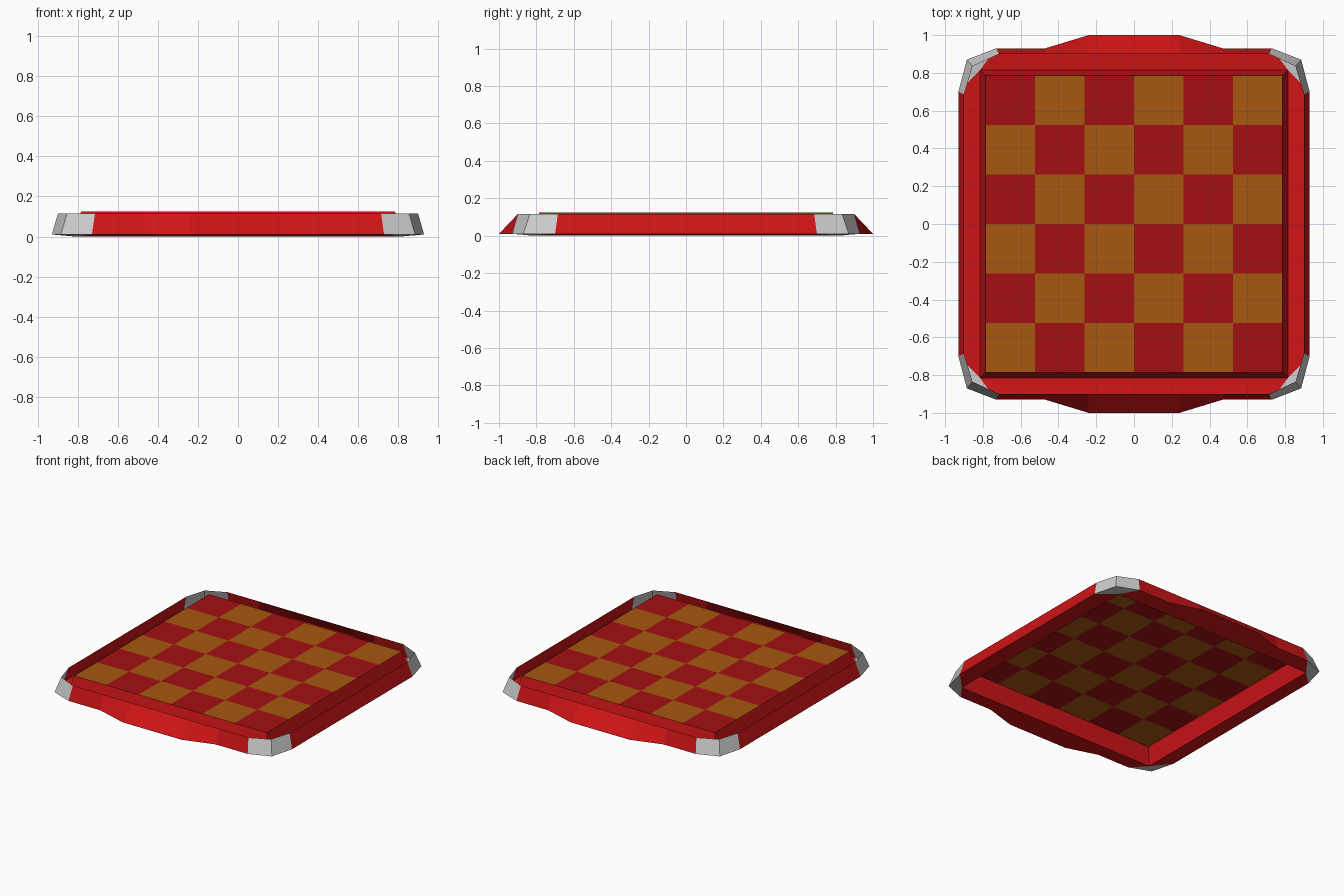
import bpy, bmesh

if "Cube" in bpy.data.objects:
    bpy.data.objects.remove(bpy.data.objects["Cube"])

TOP, RIM, BASE = 0.125, 0.115, 0.01   # board height, wall top, wall foot
INNER, FOOT = 0.785, 0.815            # half sizes of the raised board, top and foot


def material(name, rgb):
    m = bpy.data.materials.new(name)
    m.diffuse_color = (*rgb, 1)
    m.use_nodes = True
    m.node_tree.nodes["Principled BSDF"].inputs["Base Color"].default_value = m.diffuse_color
    return m


RED = material("bright_red", (0.62, 0.007, 0.008))
DARK = material("dark_red", (0.366, 0.005, 0.007))
BROWN = material("brown", (0.386, 0.095, 0.005))
GREY = material("grey", (0.69, 0.69, 0.69))


def build(name, faces, mats):
    """faces: list of (points, material index)"""
    bm = bmesh.new()
    for pts, mi in faces:
        bm.faces.new([bm.verts.new(p) for p in pts]).material_index = mi
    bmesh.ops.remove_doubles(bm, verts=bm.verts, dist=1e-4)
    me = bpy.data.meshes.new(name)
    bm.to_mesh(me)
    bm.free()
    for m in mats:
        me.materials.append(m)
    ob = bpy.data.objects.new(name, me)
    bpy.context.collection.objects.link(ob)
    return ob


def turn(p, k):
    """Quarter turns about z"""
    x, y, z = p
    for _ in range(k):
        x, y = -y, x
    return (x, y, z)


# Chequered top, 6 x 6 squares
s = 2 * INNER / 6
tiles = []
for i in range(6):
    for j in range(6):
        x, y = -INNER + i * s, -INNER + j * s
        tiles.append(([(x, y, TOP), (x + s, y, TOP), (x + s, y + s, TOP),
                       (x, y + s, TOP)], (i + j) % 2))
build("chequered_top", tiles, [BROWN, DARK])

# Sloping skirt under the chequered top
skirt = [([turn(p, k) for p in ((-FOOT, -FOOT, 0), (FOOT, -FOOT, 0),
                                (INNER, -INNER, TOP), (-INNER, -INNER, TOP))], 0)
         for k in range(4)]
build("board_skirt", skirt, [RED])

# Side walls with the gutter floor; front and back flare out at the foot
for k, name in enumerate(("front", "right", "back", "left")):
    flared = k % 2 == 0
    e = 0.73 if flared else 0.70
    foot, rim = [(-e, -0.93), (e, -0.93)], [(-e + 0.015, -0.90), (e - 0.015, -0.90)]
    if flared:
        foot[1:1] = [(-0.47, -0.93), (-0.24, -1.0), (0.24, -1.0), (0.47, -0.93)]
        rim[1:1] = [(x, -0.90) for x, _ in foot[1:-1]]
    faces = [([(*foot[i], BASE), (*foot[i + 1], BASE),
               (*rim[i + 1], RIM), (*rim[i], RIM)], 0) for i in range(len(foot) - 1)]
    faces.append(([(*p, BASE) for p in foot] + [(FOOT, -FOOT, 0), (-FOOT, -FOOT, 0)], 0))
    build(name + "_wall", [([turn(p, k) for p in pts], m) for pts, m in faces], [RED])

# Grey corner guards: two wall facets and a floor patch, mirrored to all corners
low = [(0.93, 0.70), (0.885, 0.87), (0.73, 0.93)]
high = [(0.90, 0.685), (0.855, 0.835), (0.715, 0.90)]
for sx, xn in ((1, "right"), (-1, "left")):
    for sy, yn in ((1, "back"), (-1, "front")):
        faces = [[(*low[i], BASE), (*low[i + 1], BASE),
                  (*high[i + 1], RIM), (*high[i], RIM)] for i in range(2)]
        faces.append([(FOOT, FOOT, 0)] + [(*p, BASE) for p in low])
        out = []
        for pts in faces:
            pts = [(x * sx, y * sy, z) for x, y, z in pts]
            out.append((pts if sx * sy > 0 else pts[::-1], 0))
        build(f"{yn}_{xn}_corner", out, [GREY])
